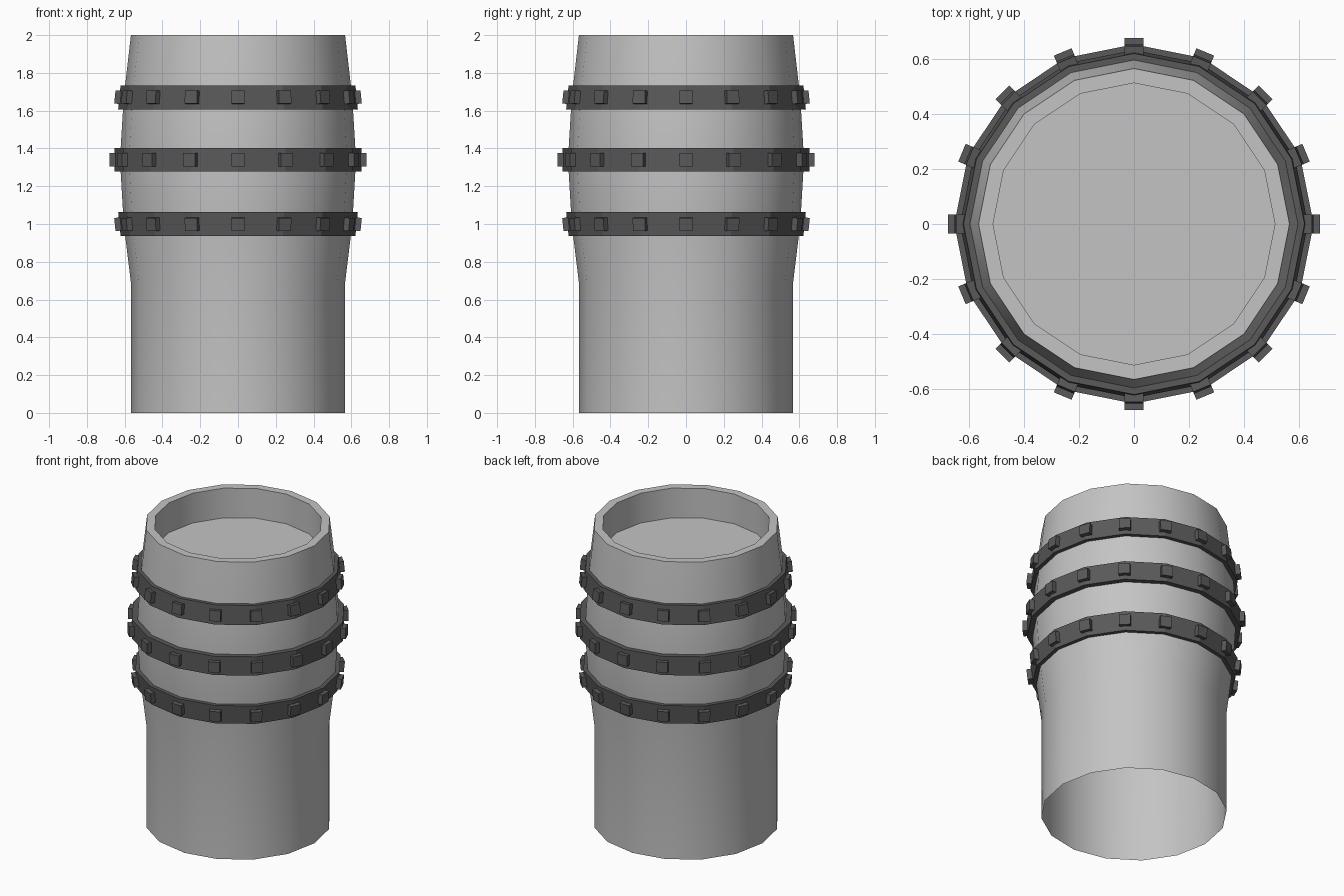
import bpy, bmesh, math
from mathutils import Matrix

SIDES = 16

default = bpy.data.objects.get("Cube")
if default:
    bpy.data.objects.remove(default, do_unlink=True)


def material(name, grey):
    m = bpy.data.materials.new(name)
    m.use_nodes = True
    colour = (grey, grey, grey, 1)
    m.diffuse_color = colour
    m.node_tree.nodes["Principled BSDF"].inputs["Base Color"].default_value = colour
    return m


body_grey = material("light grey", 0.55)
band_grey = material("dark grey", 0.1)


def finish(name, bm, mat):
    mesh = bpy.data.meshes.new(name)
    bm.to_mesh(mesh)
    bm.free()
    mesh.materials.append(mat)
    obj = bpy.data.objects.new(name, mesh)
    bpy.context.collection.objects.link(obj)
    return obj


def lathe(name, profile, mat, closed=False, cap_end=False):
    """Revolve (radius, height) points, listed so the faces look outward."""
    bm = bmesh.new()
    rings = []
    for r, z in profile:
        angles = [math.tau * i / SIDES for i in range(SIDES)]
        rings.append([bm.verts.new((r * math.cos(a), r * math.sin(a), z)) for a in angles])
    pairs = list(zip(rings, rings[1:]))
    if closed:
        pairs.append((rings[-1], rings[0]))
    for low, high in pairs:
        for i in range(SIDES):
            j = (i + 1) % SIDES
            bm.faces.new((low[i], low[j], high[j], high[i]))
    if cap_end:
        bm.faces.new(rings[-1])
    return finish(name, bm, mat)


# Barrel: open below, bulging upper half, thick rim and recessed floor
barrel = lathe("barrel", [(0.567, 0), (0.567, 0.69), (0.605, 1.0), (0.625, 1.34),
                          (0.605, 1.67), (0.567, 2.0), (0.514, 2.0), (0.514, 1.8)],
               body_grey, cap_end=True)
bpy.ops.object.select_all(action='DESELECT')
barrel.select_set(True)
bpy.context.view_layer.objects.active = barrel
bpy.ops.object.shade_smooth_by_angle(angle=math.radians(35))

# Bands and studs, leaning with the slope of the barrel
for name, z, r, lean in (("lower", 1.0, 0.628, 0.1),
                         ("middle", 1.34, 0.655, 0),
                         ("upper", 1.67, 0.628, -0.1)):
    half = 0.063
    slope = half * lean
    lathe(name + "_band", [(r - slope, z - half), (r + slope, z + half),
                           (r + slope - 0.05, z + half), (r - slope - 0.05, z - half)],
          band_grey, closed=True)
    bm = bmesh.new()
    for i in range(SIDES):
        place = (Matrix.Rotation(math.tau * i / SIDES, 4, 'Z')
                 @ Matrix.Translation((r - 0.006, 0, z))
                 @ Matrix.Rotation(lean, 4, 'Y')
                 @ Matrix.Diagonal((0.06, 0.07, 0.07, 1)))
        bmesh.ops.create_cube(bm, size=1, matrix=place)
    finish(name + "_studs", bm, band_grey)
